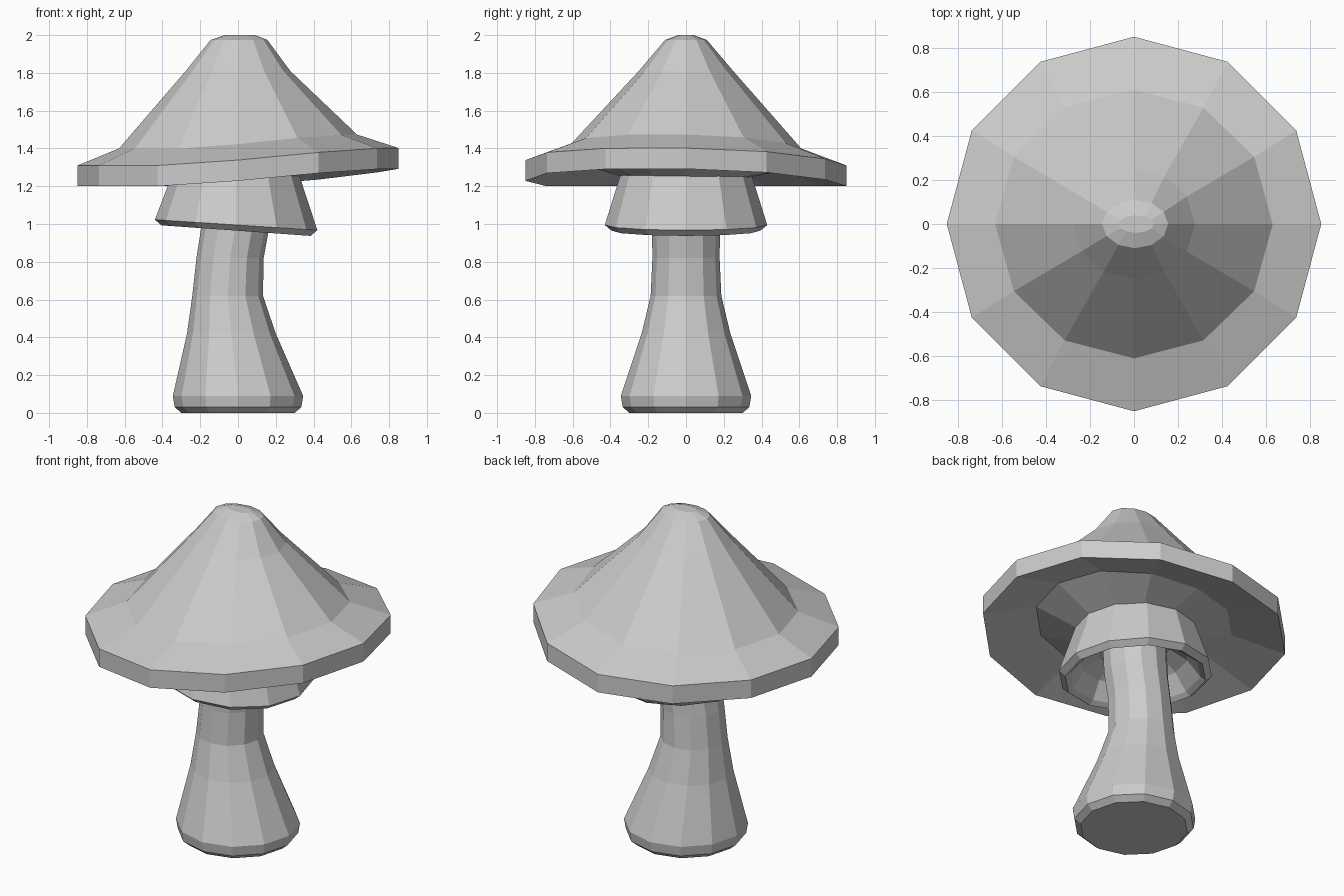
import bpy, bmesh, math

cube = bpy.data.objects.get("Cube")
if cube:
    bpy.data.objects.remove(cube, do_unlink=True)

SIDES = 12

grey = bpy.data.materials.new("plain grey")
grey.use_nodes = True
colour = (0.6, 0.6, 0.6, 1)
grey.diffuse_color = colour
grey.node_tree.nodes["Principled BSDF"].inputs["Base Color"].default_value = colour


def flat(angle):
    return 0


def brim_lift(angle):
    """One side of the brim curls upward."""
    facing = max(0, math.cos(angle + math.radians(13)))
    return 0.094 * facing ** 0.8


def collar_tilt(angle):
    """The collar droops to one side."""
    return -0.028 * math.cos(angle)


def loft(name, rings, lift):
    """Join stacked rings (rx, ry, centre x, z, lift amount) into a closed solid."""
    bm = bmesh.new()
    loops = []
    for rx, ry, cx, z, amount in rings:
        loop = []
        for i in range(SIDES):
            a = math.tau * i / SIDES
            loop.append(bm.verts.new((cx + rx * math.cos(a), ry * math.sin(a),
                                      z + amount * lift(a))))
        loops.append(loop)
    for low, high in zip(loops, loops[1:]):
        for i in range(SIDES):
            j = (i + 1) % SIDES
            bm.faces.new((low[i], low[j], high[j], high[i]))
    bm.faces.new(loops[0][::-1])
    bm.faces.new(loops[-1])
    bmesh.ops.recalc_face_normals(bm, faces=bm.faces)
    mesh = bpy.data.meshes.new(name)
    bm.to_mesh(mesh)
    bm.free()
    mesh.materials.append(grey)
    obj = bpy.data.objects.new(name, mesh)
    bpy.context.collection.objects.link(obj)
    return obj


# Bent stem with a bevelled foot
loft("stem", [
    (0.30, 0.30, 0, 0, 0),
    (0.335, 0.335, 0, 0.03, 0),
    (0.345, 0.345, 0, 0.09, 0),
    (0.235, 0.235, -0.035, 0.42, 0),
    (0.187, 0.187, -0.055, 0.62, 0),
    (0.178, 0.178, -0.042, 0.82, 0),
    (0.18, 0.18, -0.015, 0.98, 0),
    (0.18, 0.18, 0, 1.22, 0),
], flat)

# Hollow skirt around the top of the stem, from its inside to its top
loft("collar", [
    (0.20, 0.20, 0, 1.14, 1),
    (0.30, 0.30, 0, 1.08, 1),
    (0.365, 0.365, -0.01, 0.985, 1),
    (0.395, 0.395, -0.01, 0.965, 1),
    (0.43, 0.43, -0.01, 0.995, 1),
    (0.34, 0.35, -0.01, 1.25, 0.3),
    (0.32, 0.33, 0, 1.29, 0),
], collar_tilt)

# Pointed cap, from the underside out to the brim and up to the tip
loft("cap", [
    (0.30, 0.30, 0, 1.24, 0),
    (0.55, 0.55, 0, 1.29, 0.8),
    (0.85, 0.85, 0, 1.2, 1),
    (0.85, 0.85, 0, 1.31, 1),
    (0.63, 0.61, 0, 1.40, 0.8),
    (0.277, 0.25, 0, 1.81, 0),
    (0.15, 0.11, 0.005, 1.975, 0),
    (0.08, 0.04, 0.01, 2, 0),
], brim_lift)
